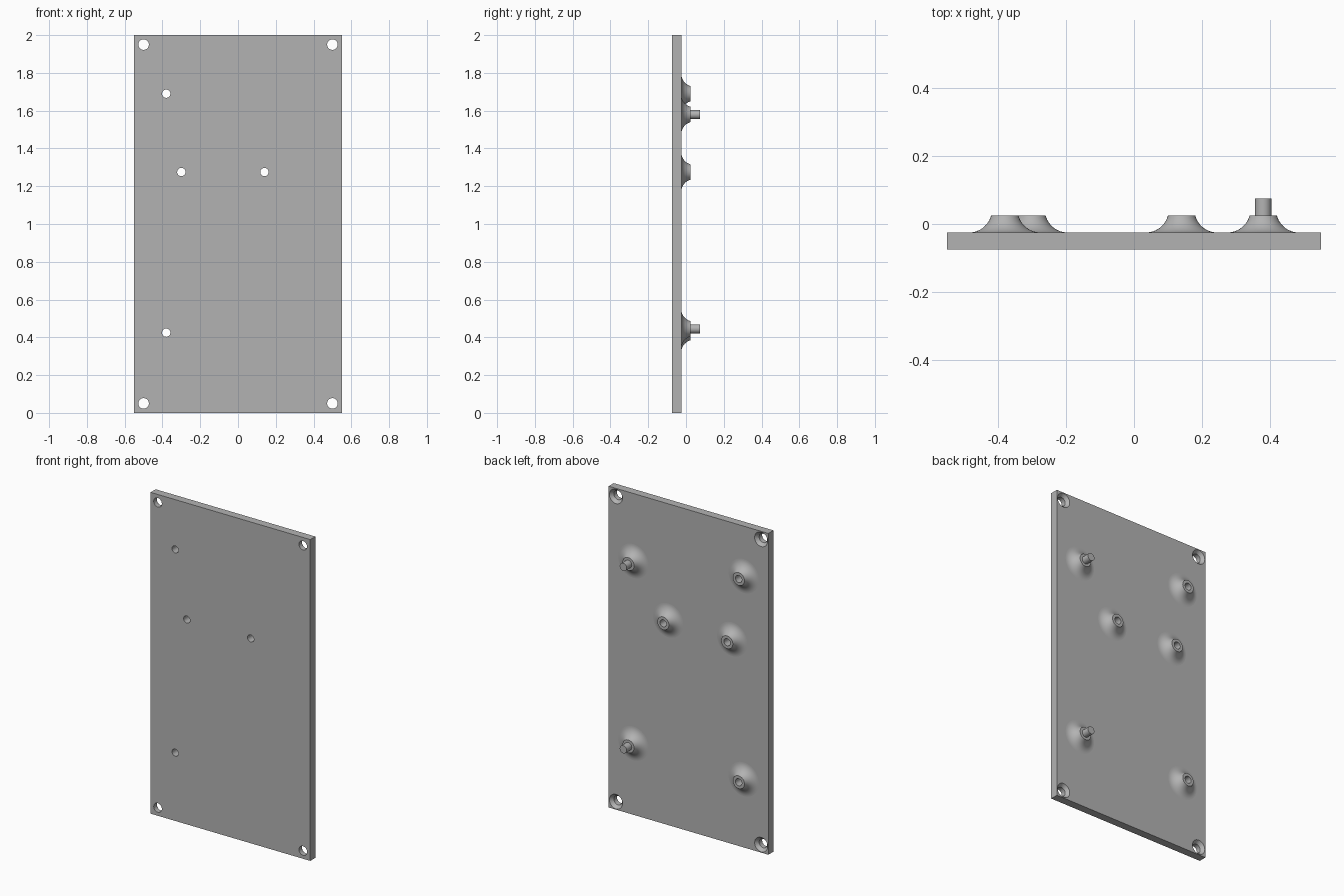
import bpy, bmesh, math
from mathutils import Matrix, Vector

if "Cube" in bpy.data.objects:
    bpy.data.objects.remove(bpy.data.objects["Cube"], do_unlink=True)

FRONT, BACK, BOSS_TOP, PIN_TOP = -0.075, -0.025, 0.025, 0.075
HOLE_R, PIN_R = 0.022, 0.024

grey = bpy.data.materials.new("plain grey")
grey.use_nodes = True
colour = (0.45, 0.45, 0.45, 1)
grey.diffuse_color = colour
grey.node_tree.nodes["Principled BSDF"].inputs["Base Color"].default_value = colour


def make_object(name, bm):
    bmesh.ops.recalc_face_normals(bm, faces=bm.faces)
    mesh = bpy.data.meshes.new(name)
    bm.to_mesh(mesh)
    bm.free()
    mesh.materials.append(grey)
    obj = bpy.data.objects.new(name, mesh)
    bpy.context.collection.objects.link(obj)
    return obj


def lathe(bm, profile, x, z, closed=False):
    """Revolve (radius, y) points around a front-to-back axis at x, z."""
    verts = [bm.verts.new((x + r, y, z)) for r, y in profile]
    pairs = list(zip(verts, verts[1:]))
    if closed:
        pairs.append((verts[-1], verts[0]))
    edges = [bm.edges.new(p) for p in pairs]
    bmesh.ops.spin(bm, geom=verts + edges, cent=(x, 0, z), axis=(0, 1, 0),
                   angle=math.tau, steps=48, use_merge=False)
    bmesh.ops.remove_doubles(bm, verts=bm.verts, dist=1e-5)


def smooth(obj):
    bpy.ops.object.select_all(action="DESELECT")
    obj.select_set(True)
    bpy.context.view_layer.objects.active = obj
    bpy.ops.object.shade_smooth_by_angle(angle=math.radians(30))


# Concave flare: an arc that meets the plate tangentially
BASE_R, TOP_R, ARC = 0.105, 0.04, 0.067
sweep = math.asin((BASE_R - TOP_R) / ARC)
flare = [(BASE_R - ARC * math.sin(sweep * i / 12),
          BACK + ARC * (1 - math.cos(sweep * i / 12))) for i in range(12)]
flare.append((TOP_R, BOSS_TOP))

bored = {"upper_right": (-0.38, 1.69), "middle_right": (-0.30, 1.275),
         "middle_left": (0.14, 1.275), "lower_right": (-0.38, 0.425)}
pinned = {"upper_left": (0.38, 1.58), "lower_left": (0.38, 0.445)}

# Mounting plate
bm = bmesh.new()
bmesh.ops.create_cube(bm, size=1, matrix=Matrix.Translation(
    Vector((0, (FRONT + BACK) / 2, 1))) @ Matrix.Diagonal((1.1, BACK - FRONT, 2, 1)))
plate = make_object("mounting_plate", bm)

# Cutter: countersunk corner holes and straight boss holes
bm = bmesh.new()
for x in (-0.5, 0.5):
    for z in (0.05, 1.95):
        lathe(bm, [(0, FRONT - 0.02), (0.028, FRONT - 0.02), (0.028, BACK - 0.02),
                   (0.045, BACK), (0.045, BACK + 0.02), (0, BACK + 0.02)], x, z)
for x, z in bored.values():
    lathe(bm, [(0, FRONT - 0.02), (HOLE_R, FRONT - 0.02),
               (HOLE_R, BACK + 0.02), (0, BACK + 0.02)], x, z)
cutter = make_object("hole_cutter", bm)
cutter.hide_render = True

cut = plate.modifiers.new("holes", "BOOLEAN")
cut.operation, cut.solver, cut.object = "DIFFERENCE", "EXACT", cutter
bpy.context.view_layer.objects.active = plate
bpy.ops.object.modifier_apply(modifier=cut.name)
bpy.data.objects.remove(cutter, do_unlink=True)
smooth(plate)

# Flared bosses with through holes
for place, (x, z) in bored.items():
    bm = bmesh.new()
    lathe(bm, flare + [(HOLE_R, BOSS_TOP), (HOLE_R, BACK)], x, z, closed=True)
    smooth(make_object(place + "_bored_boss", bm))

# Flared bosses with locating pins
for place, (x, z) in pinned.items():
    bm = bmesh.new()
    lathe(bm, [(0, BACK)] + flare + [(PIN_R, BOSS_TOP), (PIN_R, PIN_TOP),
                                     (0, PIN_TOP)], x, z)
    smooth(make_object(place + "_pin_boss", bm))
